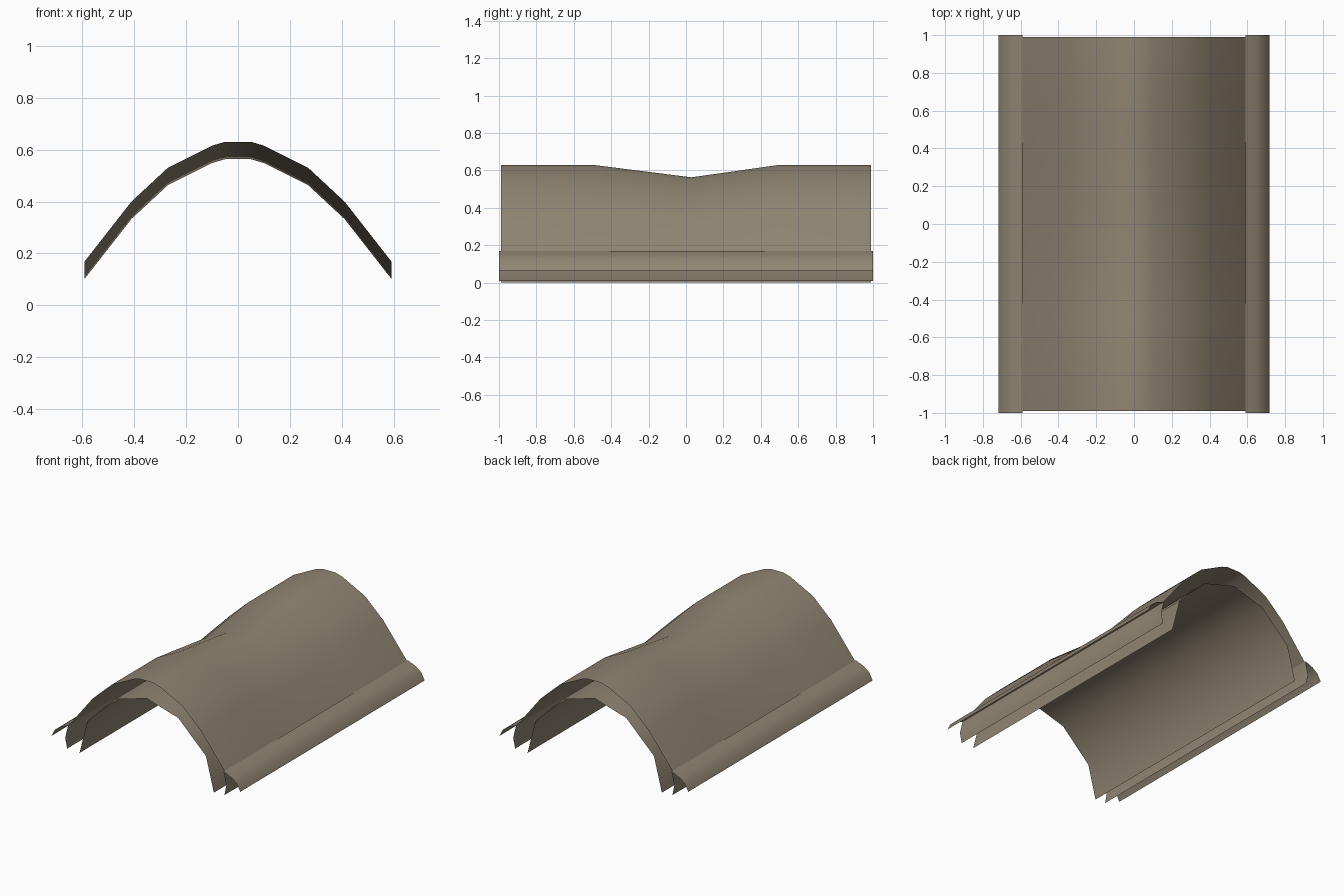
import bpy, bmesh, math

if "Cube" in bpy.data.objects:
    bpy.data.objects.remove(bpy.data.objects["Cube"])

mat = bpy.data.materials.new("weathered_canvas_brown")
mat.diffuse_color = (0.28, 0.235, 0.17, 1)
mat.use_nodes = True
mat.node_tree.nodes["Principled BSDF"].inputs["Base Color"].default_value = mat.diffuse_color


def sheet(name, profile, stations, smooth_angle=60):
    """Sweep an open x-z profile along y; stations are (y, drop in z)."""
    bm = bmesh.new()
    rows = [[bm.verts.new((x, y, z - drop)) for x, z in profile]
            for y, drop in stations]
    for a, b in zip(rows, rows[1:]):
        for i in range(len(profile) - 1):
            bm.faces.new((a[i], a[i + 1], b[i + 1], b[i]))
    bm.normal_update()
    # point the sheet's outer side upwards
    if sum(f.normal.z * f.calc_area() for f in bm.faces) < 0:
        bmesh.ops.reverse_faces(bm, faces=bm.faces[:])
    me = bpy.data.meshes.new(name)
    bm.to_mesh(me)
    bm.free()
    me.materials.append(mat)
    ob = bpy.data.objects.new(name, me)
    bpy.context.collection.objects.link(ob)
    bpy.context.view_layer.objects.active = ob
    for o in bpy.context.selected_objects:
        o.select_set(False)
    ob.select_set(True)
    bpy.ops.object.shade_smooth_by_angle(angle=math.radians(smooth_angle))
    return ob


def symmetric(half):
    """Mirror a right-hand half profile (edge to crown) across x = 0."""
    return [(-x, z) for x, z in half] + [(x, z) for x, z in reversed(half) if x > 0]


# outer cover: arched sheet that sags at mid length
sheet("outer_cover",
      symmetric([(0.59, 0.17), (0.41, 0.40), (0.27, 0.53), (0.10, 0.615),
                 (0.05, 0.63), (0, 0.63)]),
      [(-0.99, 0), (-0.5, 0), (0.03, 0.067), (0.5, 0), (0.99, 0)])

# inner lining: straight arch under the cover, reaching the ground
sheet("inner_lining",
      symmetric([(0.51, 0.0), (0.45, 0.235), (0.24, 0.44), (0, 0.51)]),
      [(-0.99, 0), (0.99, 0)])

# side flaps: flared outer strip and hanging inner strip on each edge
for side, s in (("left", -1), ("right", 1)):
    sheet(side + "_outer_flap",
          [(s * x, z) for x, z in [(0.59, 0.17), (0.65, 0.145), (0.69, 0.115), (0.717, 0.065)]],
          [(-1, 0), (1, 0)])
    sheet(side + "_inner_flap",
          [(s * x, z) for x, z in [(0.59, 0.17), (0.612, 0.08), (0.597, 0.01)]],
          [(-1, 0), (1, 0)])
